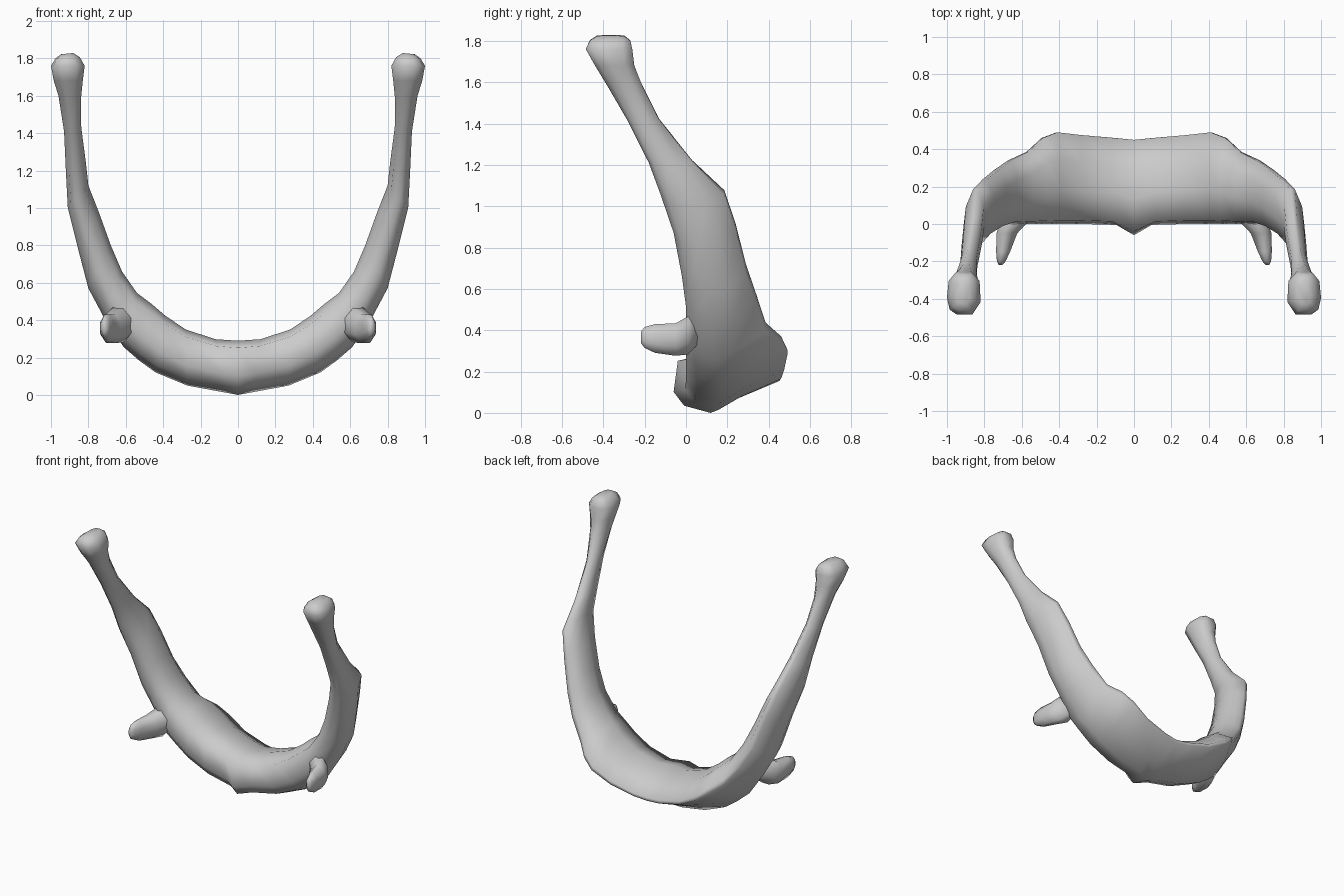
import bpy, bmesh, math

# Half of the U band: outer (x, z), inner (x, z), front y, back y, section style
STATIONS = [
    (0.00, 0.00, 0.00, 0.29, -.06, .45, 0.0),
    (0.08, 0.015, 0.12, 0.298, -.005, .46, 0.0),
    (0.27, 0.05, 0.28, 0.35, 0.00, .475, 0.0),
    (0.44, 0.12, 0.39, 0.425, 0.00, .49, 0.1),
    (0.53, 0.185, 0.46, 0.485, 0.00, .46, 0.25),
    (0.61, 0.255, 0.54, 0.545, 0.00, .385, 0.45),
    (0.72, 0.42, 0.62, 0.66, 0.00, .34, 0.8),
    (0.80, 0.57, 0.68, 0.80, -.02, .29, 1.0),
    (0.86, 0.80, 0.745, 0.98, -.06, .24, 1.0),
    (0.91, 1.00, 0.80, 1.12, -.12, .185, 1.0),
    (0.92, 1.19, 0.813, 1.24, -.18, .03, 1.0),
    (0.93, 1.41, 0.838, 1.43, -.285, -.13, 1.0),
    (0.96, 1.60, 0.84, 1.58, -.385, -.215, 1.3),
    (0.985, 1.68, 0.83, 1.68, -.44, -.25, 1.7),
    (1.00, 1.76, 0.82, 1.76, -.485, -.26, 2.0),
    (0.975, 1.80, 0.845, 1.805, -.465, -.27, 2.0),
    (0.945, 1.822, 0.88, 1.828, -.43, -.30, 2.0),
]

# Section styles as (outer-to-inner, front-to-back) fractions: base, arm, knob
SECTIONS = [
    [(.35, 0), (.12, .1), (0, .35), (.22, .58), (.53, 1), (.61, 1), (.90, .7), (1, .38), (.87, .04)],
    [(.4, 0), (.15, .12), (0, .4), (.1, .7), (.45, 1), (.65, 1), (.97, .7), (1, .35), (.82, .03)],
    [(.3, 0), (.08, .12), (0, .4), (.05, .8), (.25, 1), (.75, 1), (.97, .8), (1, .3), (.75, 0)],
]


def section(st, side):
    ox, oz, ix, iz, yf, yb, w = st
    k = min(int(w), 1)
    f = w - k
    pts = []
    for (s0, u0), (s1, u1) in zip(SECTIONS[k], SECTIONS[k + 1]):
        s, u = s0 + (s1 - s0) * f, u0 + (u1 - u0) * f
        pts.append((side * (ox + (ix - ox) * s), yf + (yb - yf) * u, oz + (iz - oz) * s))
    return pts


def loft(name, rings, angle):
    bm = bmesh.new()
    loops = [[bm.verts.new(p) for p in r] for r in rings]
    n = len(loops[0])
    for a, b in zip(loops, loops[1:]):
        for i in range(n):
            bm.faces.new((a[i], a[(i + 1) % n], b[(i + 1) % n], b[i]))
    bm.faces.new(loops[0])
    bm.faces.new(loops[-1][::-1])
    bmesh.ops.recalc_face_normals(bm, faces=bm.faces)
    mesh = bpy.data.meshes.new(name)
    bm.to_mesh(mesh)
    bm.free()
    ob = bpy.data.objects.new(name, mesh)
    bpy.context.collection.objects.link(ob)
    bpy.context.view_layer.objects.active = ob
    bpy.ops.object.select_all(action='DESELECT')
    ob.select_set(True)
    bpy.ops.object.shade_smooth_by_angle(angle=math.radians(angle))
    return ob


# U-shaped band with knobbed arm ends
rings = [section(s, -1) for s in reversed(STATIONS[1:])]
rings += [section(s, 1) for s in STATIONS]
loft("curved_band", rings, 80)

# Forward pegs: centre, half width, half height
PEG = [
    ((.60, .06, .40), .055, .07),
    ((.64, .01, .375), .08, .10),
    ((.68, -.05, .355), .06, .085),
    ((.70, -.15, .36), .04, .075),
    ((.71, -.20, .365), .025, .055),
    ((.713, -.218, .365), .012, .03),
]
for side, label in ((-1, "left"), (1, "right")):
    rings = []
    for (x, y, z), rx, rz in PEG:
        rings.append([(side * (x + rx * math.cos(a)), y, z + rz * math.sin(a))
                      for a in (math.tau * (i + .5) / 8 for i in range(8))])
    loft("front_peg_" + label, rings, 80)
